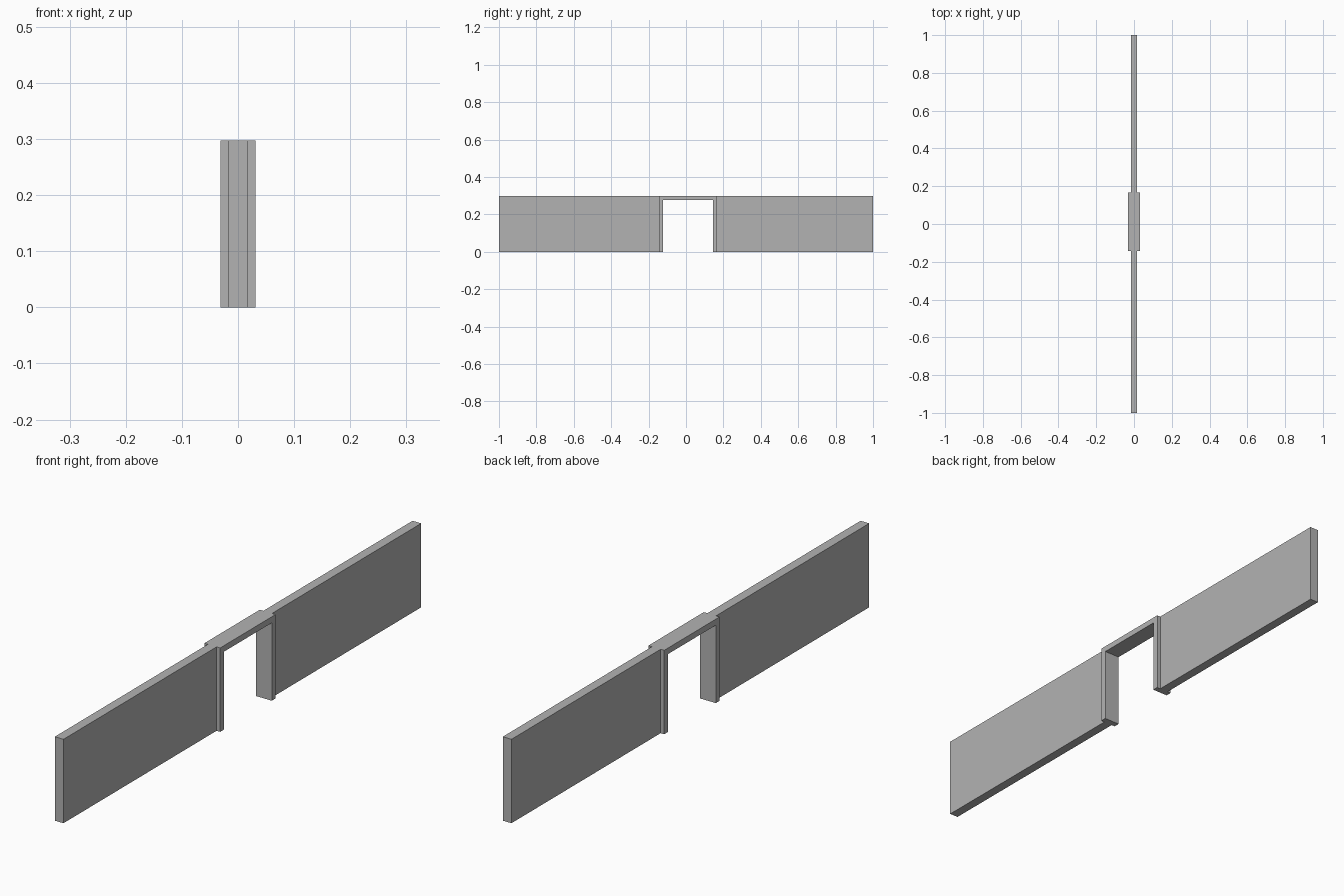
import bpy
import bmesh

cube = bpy.data.objects.get("Cube")
if cube:
    bpy.data.objects.remove(cube, do_unlink=True)

HEIGHT = 0.297
FRAME_HALF, WALL_HALF = 0.031, 0.017
FRONT, BACK = -0.144, 0.166      # outer faces of the door frame
BOARD = 0.0215                   # frame board thickness

grey = bpy.data.materials.new("plain grey")
grey.use_nodes = True
colour = (0.45, 0.45, 0.45, 1)
grey.diffuse_color = colour
grey.node_tree.nodes["Principled BSDF"].inputs["Base Color"].default_value = colour


def extrude_profile(name, profile, half):
    """Extrude a closed (y, z) outline across x from -half to +half."""
    bm = bmesh.new()
    face = bm.faces.new([bm.verts.new((-half, y, z)) for y, z in profile])
    new = bmesh.ops.extrude_face_region(bm, geom=[face])["geom"]
    verts = [v for v in new if isinstance(v, bmesh.types.BMVert)]
    bmesh.ops.translate(bm, verts=verts, vec=(2 * half, 0, 0))
    bmesh.ops.recalc_face_normals(bm, faces=bm.faces[:])
    mesh = bpy.data.meshes.new(name)
    bm.to_mesh(mesh)
    bm.free()
    mesh.materials.append(grey)
    obj = bpy.data.objects.new(name, mesh)
    bpy.context.collection.objects.link(obj)
    return obj


# Walls on either side of the opening
for name, y0, y1 in (("front_wall", -1, FRONT), ("back_wall", BACK, 1)):
    extrude_profile(name, [(y0, 0), (y1, 0), (y1, HEIGHT), (y0, HEIGHT)], WALL_HALF)

# Door frame: two jambs and a head in one arch-shaped outline
inner_front, inner_back, head = FRONT + BOARD, BACK - BOARD, HEIGHT - BOARD
extrude_profile("door_frame", [
    (FRONT, 0), (inner_front, 0), (inner_front, head), (inner_back, head),
    (inner_back, 0), (BACK, 0), (BACK, HEIGHT), (FRONT, HEIGHT)], FRAME_HALF)
